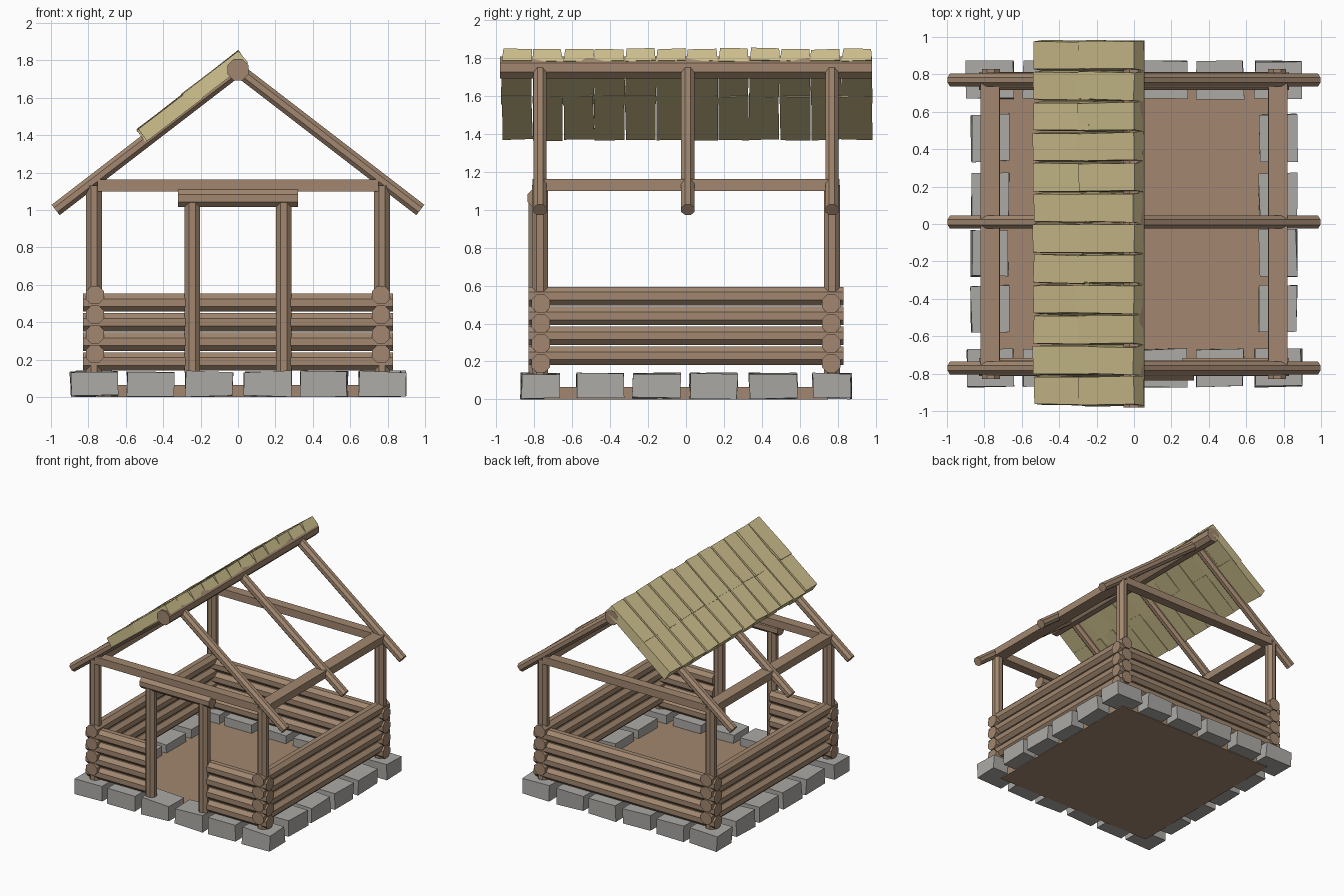
import bpy, bmesh, math, random
from mathutils import Vector, Matrix

random.seed(4)
if "Cube" in bpy.data.objects:
    bpy.data.objects.remove(bpy.data.objects["Cube"])


def material(name, color):
    m = bpy.data.materials.new(name)
    m.use_nodes = True
    m.diffuse_color = (*color, 1)
    m.node_tree.nodes["Principled BSDF"].inputs["Base Color"].default_value = (*color, 1)
    return m


WOOD = material("brown wood", (0.36, 0.245, 0.16))
STRAW = material("pale shingle", (0.60, 0.51, 0.26))
STONE = material("grey stone", (0.41, 0.40, 0.38))


def finish(name, bm, mat):
    mesh = bpy.data.meshes.new(name)
    bmesh.ops.recalc_face_normals(bm, faces=bm.faces)
    bm.to_mesh(mesh)
    bm.free()
    mesh.materials.append(mat)
    obj = bpy.data.objects.new(name, mesh)
    bpy.context.collection.objects.link(obj)
    return obj


def log(name, a, b, r):
    """Eight-sided log from a to b, flat side up."""
    a, b = Vector(a), Vector(b)
    d = b - a
    bm = bmesh.new()
    spin = Matrix.Rotation(math.pi / 8, 4, 'Z')
    bmesh.ops.create_cone(bm, cap_ends=True, segments=8, radius1=r, radius2=r,
                          depth=d.length, matrix=spin)
    place = Matrix.Translation((a + b) / 2) @ d.to_track_quat('Z', 'Y').to_matrix().to_4x4()
    bm.transform(place)
    return finish(name, bm, WOOD)


def block(name, size, place, mat, jitter=0.0, top=1.0):
    """Box with optional rough corners and a tapered top."""
    bm = bmesh.new()
    bmesh.ops.create_cube(bm, size=1)
    for v in bm.verts:
        if v.co.z > 0:
            v.co.y *= top
        v.co = Vector([c * s + random.uniform(-jitter, jitter) for c, s in zip(v.co, size)])
    bm.transform(place)
    return finish(name, bm, mat)


def at(x, y, z):
    return Matrix.Translation((x, y, z))


# Floor slab
block("floor", (1.5, 1.5, 0.065), at(0, 0, 0.0325), WOOD)

# Foundation stones around the edge
columns = [-0.77, -0.465, -0.155, 0.16, 0.46, 0.77]
rows = [-0.455, -0.155, 0.145, 0.46]
for y in (-0.77, 0.77):
    for x in columns:
        block("foundation_stone", (0.25, 0.2, 0.13), at(x, y, 0.071), STONE, 0.006)
for x in (-0.77, 0.77):
    for y in rows:
        block("foundation_stone", (0.2, 0.25, 0.13), at(x, y, 0.071), STONE, 0.006)

# Log walls, with a door gap in the front
W = 0.765
for i in range(4):
    z_side, z_end = 0.23 + 0.105 * i, 0.19 + 0.105 * i
    for s in (-1, 1):
        log("side_wall_log", (s * W, -0.83, z_side), (s * W, 0.83, z_side), 0.053)
        log("front_wall_log", (s * 0.26, -W, z_end), (s * 0.83, -W, z_end), 0.053)
    log("back_wall_log", (-0.83, W, z_end), (0.83, W, z_end), 0.053)

# Corner posts, door frame and tie beams
for s in (-1, 1):
    for t in (-1, 1):
        log("corner_post", (s * 0.77, t * 0.77, 0.13), (s * 0.77, t * 0.77, 1.13), 0.045)
    log("door_post", (s * 0.245, -0.79, 0.13), (s * 0.245, -0.79, 1.04), 0.045)
    block("side_tie_beam", (0.1, 1.5, 0.062), at(s * 0.77, 0, 1.131), WOOD)
    block("cross_tie_beam", (1.5, 0.08, 0.062), at(0, s * 0.77, 1.131), WOOD)
log("door_lintel", (-0.32, -0.79, 1.063), (0.32, -0.79, 1.063), 0.05)

# Ridge pole and rafters
log("ridge_pole", (0, -0.98, 1.75), (0, 0.98, 1.75), 0.062)
for y in (-0.77, 0.01, 0.77):
    for s in (-1, 1):
        log("rafter", (0, y, 1.75), (s * 0.975, y, 1.0), 0.038)

# Two courses of rough shingles on the left-hand slope
slope = math.atan2(0.75, 0.975)
down = Vector((-math.cos(slope), 0, -math.sin(slope)))
normal = Vector((-math.sin(slope), 0, math.cos(slope)))
thick, length, width = 0.08, 0.375, 0.163
tilt = Matrix.Rotation(-slope, 4, 'Y')
upper = Vector((0, 0, 1.85))
lower = Vector((-0.54, 0, 1.43)) - down * length
for name, start in (("upper_shingle", upper), ("lower_shingle", lower)):
    for i in range(12):
        centre = start + down * (length / 2 + random.uniform(-0.004, 0.004)) - normal * thick / 2
        centre.y = (i - 5.5) * width + 0.005
        turn = Matrix.Rotation(random.uniform(-0.02, 0.02), 4, 'Z')
        block(name, (length, width - 0.004, thick),
              Matrix.Translation(centre) @ tilt @ turn, STRAW, 0.004, 0.93)
